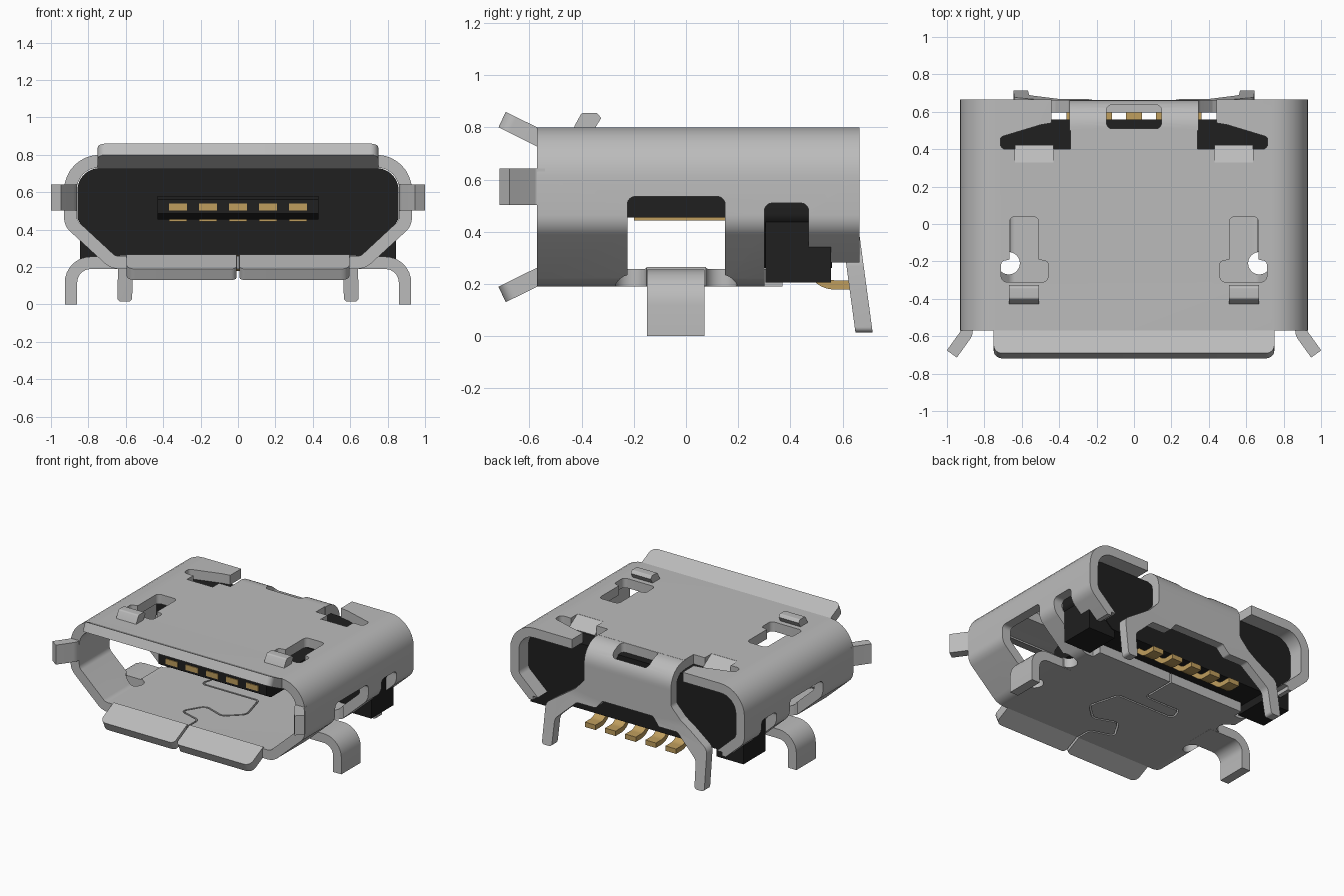
import bpy, bmesh, math
from mathutils import Vector

if "Cube" in bpy.data.objects:
    bpy.data.objects.remove(bpy.data.objects["Cube"])


def material(name, rgb):
    m = bpy.data.materials.new(name)
    m.diffuse_color = (*rgb, 1)
    m.use_nodes = True
    m.node_tree.nodes["Principled BSDF"].inputs["Base Color"].default_value = m.diffuse_color
    return m


STEEL = material("steel grey", (0.5, 0.5, 0.5))
BLACK = material("plastic black", (0.014, 0.014, 0.014))
GOLD = material("contact gold", (0.52, 0.34, 0.11))

XZ = lambda u, v, w: (u, w, v)      # profile seen from the front
YZ = lambda u, v, w: (w, u, v)      # profile seen from the right
XY = lambda u, v, w: (u, v, w)      # profile seen from the top


def fillet(pts, closed=True, seg=8):
    """Round each (u, v, radius) corner."""
    out, n = [], len(pts)
    for i, q in enumerate(pts):
        p, r = Vector(q[:2]), (q[2] if len(q) > 2 else 0)
        if r == 0 or (not closed and i in (0, n - 1)):
            out.append(p)
            continue
        a = (Vector(pts[i - 1][:2]) - p).normalized()
        b = (Vector(pts[(i + 1) % n][:2]) - p).normalized()
        half = a.angle(b) / 2
        c = p + (a + b).normalized() * r / math.sin(half)
        t = r / math.tan(half)
        s, e = p + a * t - c, p + b * t - c
        a0 = math.atan2(s.y, s.x)
        d = (math.atan2(e.y, e.x) - a0 + math.pi) % (2 * math.pi) - math.pi
        out += [c + r * Vector((math.cos(a0 + d * k / seg), math.sin(a0 + d * k / seg)))
                for k in range(seg + 1)]
    return out


def strip(path, t):
    """Outline of a sheet of thickness t following an open path."""
    p = fillet(path, False)
    left, right = [], []
    for i in range(len(p)):
        d0 = (p[i] - p[i - 1]).normalized() if i else (p[1] - p[0]).normalized()
        d1 = (p[i + 1] - p[i]).normalized() if i < len(p) - 1 else d0
        d = (d0 + d1).normalized()
        nrm = Vector((-d.y, d.x)) * t / 2 / max(d.dot(d1), 0.3)
        left.append(p[i] + nrm)
        right.append(p[i] - nrm)
    return left + right[::-1]


def finish(name, bm, mat):
    bmesh.ops.recalc_face_normals(bm, faces=bm.faces[:])
    me = bpy.data.meshes.new(name)
    bm.to_mesh(me)
    bm.free()
    ob = bpy.data.objects.new(name, me)
    bpy.context.collection.objects.link(ob)
    if mat:
        me.materials.append(mat)
    return ob


def prism(name, pts, w0, w1, fn, mat=None):
    bm = bmesh.new()
    rings = [[bm.verts.new(fn(p[0], p[1], w)) for p in pts] for w in (w0, w1)]
    n = len(pts)
    bm.faces.new(rings[0])
    bm.faces.new(rings[1][::-1])
    for i in range(n):
        j = (i + 1) % n
        bm.faces.new((rings[0][i], rings[0][j], rings[1][j], rings[1][i]))
    return finish(name, bm, mat)


def box(name, x, y, z, mat=None):
    (x0, x1), (y0, y1) = sorted(x), y
    return prism(name, [(x0, y0), (x1, y0), (x1, y1), (x0, y1)], z[0], z[1], XY, mat)


def cut(ob, cutter):
    bpy.context.view_layer.objects.active = ob
    m = ob.modifiers.new("cut", 'BOOLEAN')
    m.operation, m.solver, m.object = 'DIFFERENCE', 'EXACT', cutter
    bpy.ops.object.modifier_apply(modifier=m.name)
    bpy.data.objects.remove(cutter)


def flip(s, pts):
    return [(s * p[0], *p[1:]) for p in pts]


def symmetric(half):
    return half + flip(-1, half)[::-1]


# Shell: a rounded sheet-metal tube
outer = fillet(symmetric([(0.93, 0.8, 0.19), (0.93, 0.42, 0.1), (0.68, 0.19, 0.12)]))
inner = fillet(symmetric([(0.862, 0.732, 0.12), (0.862, 0.45, 0.05), (0.655, 0.258, 0.05)]))
bm = bmesh.new()
loops = [[bm.verts.new((p.x, y, p.y)) for p in prof]
         for prof, y in ((outer, -0.57), (outer, 0.665), (inner, 0.665), (inner, -0.57))]
for k in range(4):
    A, B = loops[k], loops[(k + 1) % 4]
    for i in range(len(A)):
        j = (i + 1) % len(A)
        bm.faces.new((A[i], A[j], B[j], B[i]))
shell = finish("metal_shell", bm, STEEL)

# Openings in the shell
for s in (1, -1):
    side = fillet([(-0.225, 0.1), (0.15, 0.1), (0.15, 0.535, 0.03), (-0.225, 0.535, 0.03)])
    cut(shell, prism("side_window", side, s * 0.66, s * 1.1, YZ))
    for y in (-0.21, 0.135):
        hole = [(s * 0.67 + 0.06 * math.cos(a * math.pi / 12),
                 y + 0.06 * math.sin(a * math.pi / 12)) for a in range(24)]
        cut(shell, prism("leg_relief", hole, 0.1, 0.32, XY))
    rear = fillet([(0.3, 0.1), (0.47, 0.1), (0.47, 0.51, 0.03), (0.3, 0.51, 0.03)])
    cut(shell, prism("rear_side_notch", rear, s * 0.6, s * 1.1, YZ))
    latch = [(0.51, 0.04, 0.03), (0.665, 0.04, 0.03), (0.665, -0.19), (0.71, -0.2, 0.02),
             (0.71, -0.31, 0.03), (0.46, -0.31, 0.03), (0.46, -0.2, 0.02), (0.51, -0.19)]
    cut(shell, prism("latch_hole", fillet(flip(s, latch)), 0.65, 0.9, XY))
    notch = [(0.34, 0.4), (0.715, 0.4, 0.03), (0.715, 0.465, 0.02), (0.5, 0.53),
             (0.44, 0.54), (0.44, 0.72), (0.34, 0.72)]
    cut(shell, prism("top_notch", fillet(flip(s, notch)), 0.6, 0.9, XY))
    cut(shell, box("dimple_hole", (s * 0.43, s * 0.635), (0.32, 0.41), (0.65, 0.9)))
cut(shell, box("rear_floor_cut", (-1.1, 1.1), (0.472, 0.8), (0.1, 0.283)))
cut(shell, box("rear_floor_centre_cut", (-0.75, 0.75), (0.37, 0.8), (0.1, 0.31)))
cut(shell, box("rear_roof_cut", (-0.36, 0.36), (0.508, 0.8), (0.65, 0.9)))
seam = [(0, -0.62), (0, -0.45, 0.04), (-0.17, -0.4, 0.03), (-0.08, -0.25, 0.05), (0.09, -0.31, 0.05),
        (0.21, -0.2, 0.06), (0.15, 0.02, 0.03), (-0.31, 0.02, 0.03), (-0.28, 0.12, 0.03),
        (0, 0.12, 0.03), (0, 0.42)]
cut(shell, prism("floor_seam", strip(seam, 0.012), 0.1, 0.3, XY))


# Flared lips around the mouth
def lip(z_sign):
    def fn(u, v, w):
        y = -0.57 - 0.9 * v - 0.42 * w
        z = 0.8 + 0.445 * v - 0.9 * w
        return (u, y, z if z_sign > 0 else 0.99 - z)
    return fn


prism("top_lip", fillet([(-0.75, -0.04), (0.75, -0.04), (0.75, 0.134, 0.045), (-0.75, 0.134, 0.045)]),
      0, 0.066, lip(1), STEEL)
for s in (1, -1):
    low = [(0.008, -0.04), (0.595, -0.04), (0.595, 0.134, 0.045), (0.008, 0.134, 0.03)]
    prism("bottom_lip", fillet(flip(s, low)), 0, 0.066, lip(-1), STEEL)
    ear = [(0.895, -0.54), (0.895, -0.585, 0.05), (0.974, -0.695)]
    prism("side_lip", strip(flip(s, ear), 0.066), 0.502, 0.642, XY, STEEL)

    # Mounting legs bent out of the floor
    leg = [(0.59, 0.222), (0.893, 0.222, 0.105), (0.893, 0)]
    prism("side_leg", strip(flip(s, leg), 0.066), -0.15, 0.07, XZ, STEEL)

    # Raised latch nubs and sunken dimples on the roof
    nub = [(-0.44, 0.77), (-0.425, 0.81), (-0.4, 0.855, 0.015), (-0.34, 0.855, 0.01),
           (-0.325, 0.835), (-0.35, 0.795), (-0.35, 0.77)]
    prism("latch_nub", fillet(nub), s * 0.508, s * 0.667, YZ, STEEL)
    prism("roof_dimple", strip([(0.3, 0.766), (0.32, 0.766), (0.405, 0.712)], 0.066),
          s * 0.43, s * 0.635, YZ, STEEL)

# Rear flap: bend from the roof, then a plate with two splayed legs
bend = prism("rear_bend", strip([(0.5, 0.766), (0.63, 0.766, 0.11), (0.63, 0.64)], 0.066),
             -0.345, 0.345, YZ, STEEL)
slot = fillet([(-0.147, 0.51, 0.03), (0.147, 0.51, 0.03), (0.147, 0.637, 0.03), (-0.147, 0.637, 0.03)])
cut(bend, prism("bend_slot", slot, 0.6, 0.9, XY))
half = [(0.345, 0.645), (0.345, 0.53, 0.04), (0.42, 0.45, 0.05), (0.64, 0.3, 0.06), (0.645, 0.015, 0.02),
        (0.567, 0.015, 0.02), (0.56, 0.21, 0.06), (0.4, 0.36, 0.03), (0.25, 0.36, 0.02), (0.2, 0.42, 0.02)]
flap = prism("rear_flap", fillet(symmetric(half)), 0.597, 0.663, XZ, STEEL)
bm = bmesh.new()
bm.from_mesh(flap.data)
bmesh.ops.bisect_plane(bm, geom=bm.verts[:] + bm.edges[:] + bm.faces[:],
                       plane_co=(0, 0, 0.4), plane_no=(0, 0, 1))
for v in bm.verts:
    v.co.y += max(0, 0.4 - v.co.z) * 0.135
bm.to_mesh(flap.data)
bm.free()

# Black insulator: rear block, side feet and tongue
core = symmetric([(0.859, 0.729, 0.12), (0.859, 0.45, 0.05), (0.652, 0.261, 0.05)])
prism("insulator_block", fillet(core), 0.3, 0.56, XZ, BLACK)
for s in (1, -1):
    box("insulator_foot", (s * 0.63, s * 0.845), (0.305, 0.555), (0.205, 0.5), BLACK)
tongue = [(0.31, 0.455), (0.31, 0.58), (-0.26, 0.58), (-0.29, 0.56), (-0.29, 0.485), (-0.24, 0.455)]
prism("tongue", tongue, -0.43, 0.43, YZ, BLACK)

# Five contacts: tips, strips under the tongue and solder tails
for i in range(5):
    x = (i - 2) * 0.16
    box("contact_tip", (x - 0.048, x + 0.048), (-0.296, -0.2), (0.502, 0.54), GOLD)
    box("contact_strip", (x - 0.048, x + 0.048), (-0.2, 0.305), (0.444, 0.47), GOLD)
    prism("solder_tail", strip([(0.42, 0.29), (0.535, 0.197, 0.09), (0.63, 0.197)], 0.035),
          x - 0.042, x + 0.042, YZ, GOLD)

# Smooth the rounded sheet metal, keep real edges sharp
for ob in bpy.context.collection.objects:
    bpy.ops.object.select_all(action='DESELECT')
    ob.select_set(True)
    bpy.context.view_layer.objects.active = ob
    bpy.ops.object.shade_smooth_by_angle(angle=math.radians(28))
